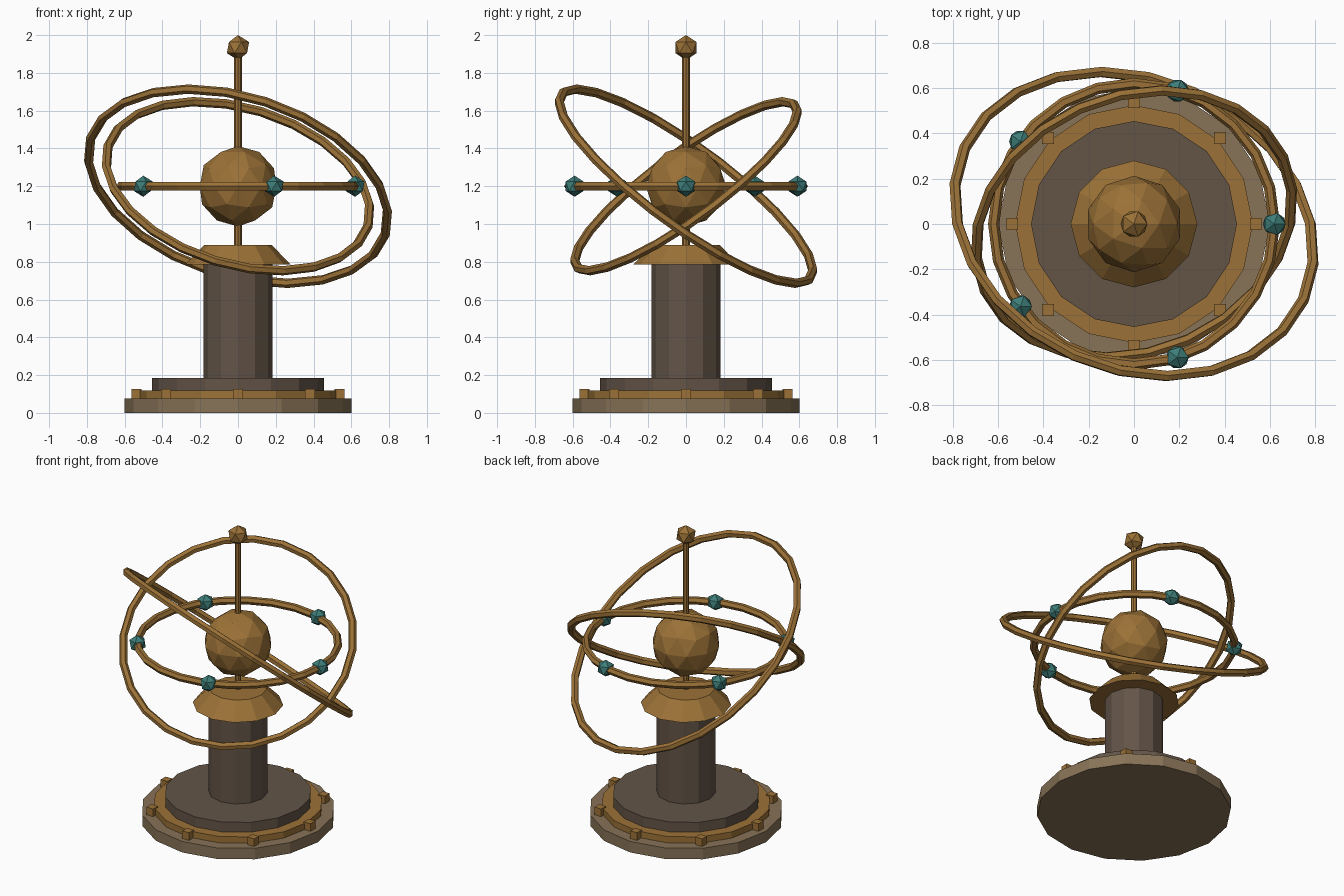
import bpy, bmesh, math
from mathutils import Matrix, Vector, Euler

if "Cube" in bpy.data.objects:
    bpy.data.objects.remove(bpy.data.objects["Cube"])


def material(name, srgb):
    lin = [c / 12.92 if c <= 0.04045 else ((c + 0.055) / 1.055) ** 2.4 for c in srgb]
    m = bpy.data.materials.new(name)
    m.diffuse_color = (*lin, 1)
    m.use_nodes = True
    m.node_tree.nodes["Principled BSDF"].inputs["Base Color"].default_value = m.diffuse_color
    return m


BRASS = material("aged_brass", (0.61, 0.445, 0.215))
STONE = material("pale_stone", (0.53, 0.45, 0.34))
DARK = material("dark_stone", (0.39, 0.33, 0.28))
TEAL = material("teal_gem", (0.24, 0.49, 0.47))


def finish(name, bm, mat):
    bmesh.ops.recalc_face_normals(bm, faces=bm.faces)
    me = bpy.data.meshes.new(name)
    bm.to_mesh(me)
    bm.free()
    me.materials.append(mat)
    ob = bpy.data.objects.new(name, me)
    bpy.context.collection.objects.link(ob)
    return ob


def cone(name, r1, r2, z0, z1, sides, mat):
    bm = bmesh.new()
    bmesh.ops.create_cone(bm, cap_ends=True, segments=sides, radius1=r1, radius2=r2,
                          depth=z1 - z0, matrix=Matrix.Translation((0, 0, (z0 + z1) / 2)))
    # start the polygon with a corner on the x axis
    return finish(name, bm, mat)


def ball(name, r, pos, detail, mat):
    bm = bmesh.new()
    bmesh.ops.create_icosphere(bm, subdivisions=detail, radius=r,
                               matrix=Matrix.Translation(pos))
    return finish(name, bm, mat)


def ring(name, radius, tube, tilt, mat, n=24, k=6):
    bm = bmesh.new()
    rows = []
    for i in range(n):
        a = 2 * math.pi * i / n
        row = []
        for j in range(k):
            b = 2 * math.pi * j / k
            r = radius + tube * math.cos(b)
            row.append(bm.verts.new((r * math.cos(a), r * math.sin(a), tube * math.sin(b))))
        rows.append(row)
    for i in range(n):
        p, q = rows[i], rows[(i + 1) % n]
        for j in range(k):
            bm.faces.new((p[j], q[j], q[(j + 1) % k], p[(j + 1) % k]))
    rot = Euler([math.radians(t) for t in tilt]).to_matrix().to_4x4()
    bm.transform(Matrix.Translation((0, 0, HUB)) @ rot)
    return finish(name, bm, mat)


HUB = 1.2

# Stepped base, column and collar
cone("base_disc", 0.60, 0.60, 0, 0.075, 16, STONE)
cone("base_brass_band", 0.525, 0.525, 0.07, 0.118, 16, BRASS)
cone("base_step", 0.455, 0.455, 0.07, 0.185, 16, DARK)
cone("column", 0.182, 0.182, 0.18, 0.79, 12, DARK)
cone("collar", 0.28, 0.177, 0.785, 0.89, 12, BRASS)

# Studs around the base
for i in range(8):
    a = math.pi * i / 4
    bm = bmesh.new()
    bmesh.ops.create_cube(bm, size=0.052, matrix=Matrix.Translation(
        (0.538 * math.cos(a), 0.538 * math.sin(a), 0.101)))
    finish(f"base_stud_{i + 1}", bm, BRASS)

# Axis rod, central globe and finial
cone("axis_rod", 0.02, 0.02, 0.88, 1.93, 8, BRASS)
ball("central_globe", 0.213, (0, 0, HUB), 2, BRASS)
ball("finial", 0.066, (0, 0, 1.934), 1, BRASS)

# Orbit rings
ring("level_ring", 0.62, 0.025, (0, 0, 0), BRASS)
ring("middle_ring", 0.72, 0.025, (35, 17, 0), BRASS)
ring("outer_ring", 0.82, 0.025, (-35, 18, 0), BRASS)

# Gems on the level ring
for i in range(5):
    a = 2 * math.pi * i / 5
    ball(f"gem_{i + 1}", 0.056, (0.62 * math.cos(a), 0.62 * math.sin(a), HUB), 1, TEAL)
